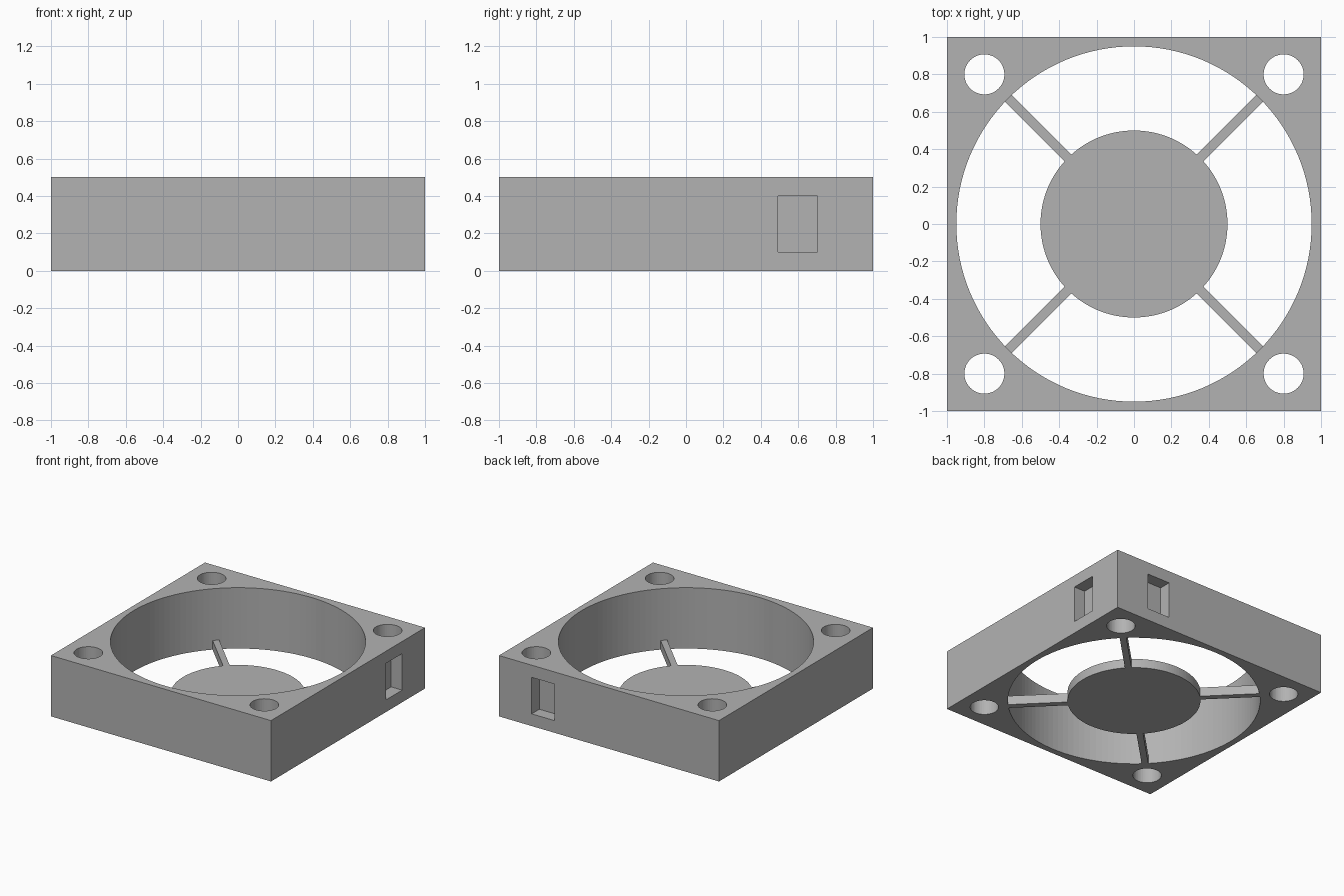
import bpy
import bmesh
from math import radians
from mathutils import Matrix, Vector

HEIGHT = 0.5       # frame height
BORE = 0.95        # radius of the air opening
HUB = 0.5          # radius of the motor plate
PLATE = 0.075      # thickness of motor plate and struts

cube = bpy.data.objects.get("Cube")
if cube:
    bpy.data.objects.remove(cube, do_unlink=True)

grey = bpy.data.materials.new("plain_grey")
grey.use_nodes = True
colour = (0.448, 0.448, 0.448, 1)
grey.diffuse_color = colour
grey.node_tree.nodes["Principled BSDF"].inputs["Base Color"].default_value = colour


def add_box(bm, low, high, turn=0):
    """Box between two corners, then turned about the vertical axis."""
    low, high = Vector(low), Vector(high)
    place = (Matrix.Rotation(radians(turn), 4, "Z")
             @ Matrix.Translation((low + high) / 2)
             @ Matrix.Diagonal((*(high - low), 1)))
    bmesh.ops.create_cube(bm, size=1, matrix=place)


def add_cylinder(bm, x, y, radius, bottom, top, sides):
    bmesh.ops.create_cone(bm, cap_ends=True, segments=sides,
                          radius1=radius, radius2=radius, depth=top - bottom,
                          matrix=Matrix.Translation((x, y, (bottom + top) / 2)))


def make_object(name, bm):
    mesh = bpy.data.meshes.new(name)
    bm.to_mesh(mesh)
    bm.free()
    mesh.materials.append(grey)
    obj = bpy.data.objects.new(name, mesh)
    bpy.context.collection.objects.link(obj)
    return obj


def combine(target, tool, operation):
    """Apply a boolean to the target and discard the tool."""
    tool.hide_render = True
    mod = target.modifiers.new("combine", "BOOLEAN")
    mod.object = tool
    mod.operation = operation
    mod.solver = "EXACT"
    bpy.context.view_layer.objects.active = target
    bpy.ops.object.modifier_apply(modifier=mod.name)
    bpy.data.objects.remove(tool, do_unlink=True)


# Square frame
bm = bmesh.new()
add_box(bm, (-1, -1, 0), (1, 1, HEIGHT))
frame = make_object("frame", bm)

# Air opening, four screw holes and two shallow side pockets
bm = bmesh.new()
add_cylinder(bm, 0, 0, BORE, -0.1, HEIGHT + 0.1, 128)
for x in (-0.8, 0.8):
    for y in (-0.8, 0.8):
        add_cylinder(bm, x, y, 0.107, -0.1, HEIGHT + 0.1, 48)
add_box(bm, (0.9, 0.493, 0.1), (1.1, 0.703, 0.4))
add_box(bm, (0.493, 0.9, 0.1), (0.703, 1.1, 0.4))
combine(frame, make_object("frame_cutter", bm), "DIFFERENCE")

# Round motor plate
bm = bmesh.new()
add_cylinder(bm, 0, 0, HUB, 0, PLATE, 128)
hub = make_object("motor_plate_with_struts", bm)

# Four diagonal struts reaching the wall of the opening
bm = bmesh.new()
for turn in range(45, 360, 90):
    add_box(bm, (HUB - 0.1, -0.025, 0), (BORE, 0.025, PLATE), turn)
combine(hub, make_object("struts", bm), "UNION")
